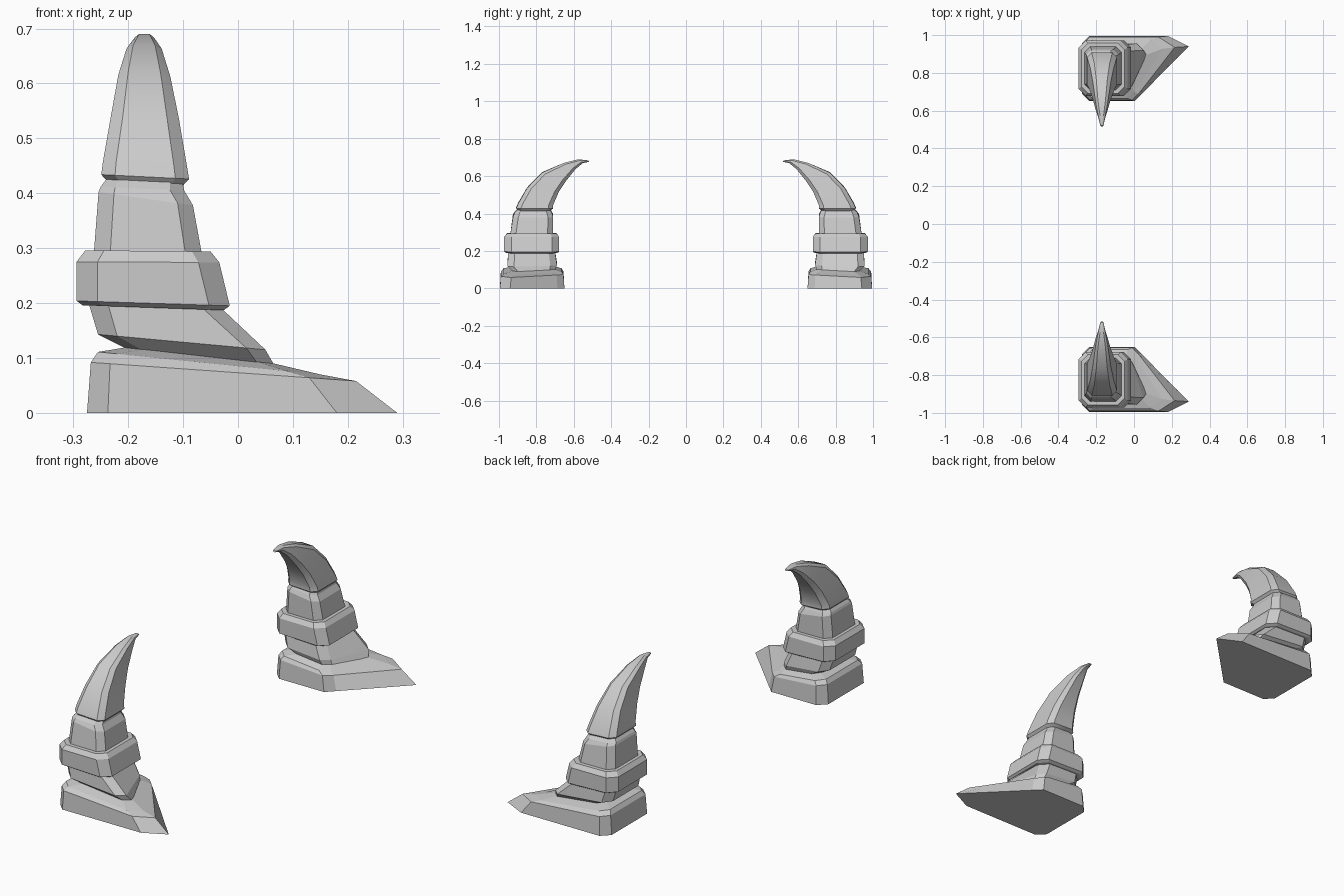
import bpy, bmesh

stone = bpy.data.materials.new("grey_stone")
stone.diffuse_color = (0.6, 0.6, 0.6, 1)


def ring(x0, xo, xi, yo, yi, zl, zr, dz=0.0, c=0.03, cr=None):
    """Chamfered rectangle. xo / xi: right edge on outer / inner side,
    zl / zr: height at left / right, dz: extra height on the inner side."""
    cr = c if cr is None else cr
    cy = min(c, 0.3 * (yi - yo))
    pts = [(x0, yo + cy), (x0 + c, yo), (xo - cr, yo), (xo, yo + min(cr * 0.5 + c * 0.5, 0.055, 0.3 * (yi - yo))),
           (xi, yi - cy), (xi - c, yi), (x0 + c, yi), (x0, yi - cy)]
    return [(x, y, zl + (zr - zl) * (x - x0) / (xo - x0) + dz * (y - yo) / (yi - yo))
            for x, y in pts]


def loft(name, rings):
    """Skin the rings, cap both ends and mirror to the other side."""
    bm = bmesh.new()
    loops = [[bm.verts.new(p) for p in ring(*r)] for r in rings]
    for a, b in zip(loops, loops[1:]):
        for i in range(8):
            j = (i + 1) % 8
            bm.faces.new((a[i], a[j], b[j], b[i]))
    bm.faces.new(loops[0][::-1])
    bm.faces.new(loops[-1])
    bmesh.ops.recalc_face_normals(bm, faces=bm.faces)
    me = bpy.data.meshes.new(name)
    bm.to_mesh(me)
    bm.free()
    me.materials.append(stone)
    ob = bpy.data.objects.new(name, me)
    bpy.context.collection.objects.link(ob)
    m = ob.modifiers.new("mirror", 'MIRROR')
    m.use_axis = (False, True, False)
    m.use_mirror_merge = False
    return ob


# Foot with a pointed toe
loft("foot", [
    (-0.275, 0.29, 0.04, -0.995, -0.65, 0, 0, 0, 0.038, 0.11),
    (-0.268, 0.215, 0.025, -0.99, -0.655, 0.092, 0.058, 0, 0.035, 0.085),
    (-0.255, 0.15, 0.0, -0.975, -0.665, 0.111, 0.07, 0, 0.035, 0.06),
    (-0.2, 0.065, -0.01, -0.925, -0.70, 0.12, 0.09, 0, 0.03, 0.03)])

# Sloping lower segment
loft("lower_segment", [
    (-0.2, 0.067, -0.01, -0.925, -0.70, 0.115, 0.085, 0, 0.03),
    (-0.255, 0.05, -0.015, -0.955, -0.69, 0.143, 0.115, 0, 0.035),
    (-0.272, -0.035, -0.045, -0.95, -0.70, 0.2, 0.195, 0, 0.035)])

# Collar band
loft("collar_band", [
    (-0.283, -0.026, -0.026, -0.96, -0.69, 0.196, 0.187, 0, 0.036),
    (-0.294, -0.015, -0.015, -0.972, -0.678, 0.204, 0.195, 0, 0.038),
    (-0.294, -0.034, -0.034, -0.972, -0.678, 0.275, 0.274, 0, 0.038),
    (-0.278, -0.05, -0.05, -0.957, -0.692, 0.296, 0.294, 0, 0.034)])

# Upper segment
loft("upper_segment", [
    (-0.263, -0.065, -0.065, -0.94, -0.71, 0.285, 0.285, 0, 0.03),
    (-0.254, -0.082, -0.082, -0.925, -0.71, 0.402, 0.378, 0, 0.028),
    (-0.25, -0.098, -0.098, -0.915, -0.718, 0.412, 0.405, 0, 0.026),
    (-0.235, -0.102, -0.102, -0.895, -0.73, 0.432, 0.425, 0, 0.022)])

# Curved claw leaning inward
claw = loft("claw", [
    (-0.235, -0.102, -0.102, -0.895, -0.73, 0.418, 0.412, 0, 0.022),
    (-0.249, -0.089, -0.089, -0.908, -0.71, 0.434, 0.426, 0, 0.025),
    (-0.246, -0.093, -0.093, -0.898, -0.71, 0.458, 0.45, -0.005, 0.024),
    (-0.232, -0.107, -0.107, -0.85, -0.68, 0.54, 0.535, -0.02, 0.022),
    (-0.218, -0.123, -0.123, -0.77, -0.642, 0.622, 0.618, -0.045, 0.018),
    (-0.203, -0.139, -0.139, -0.655, -0.592, 0.67, 0.67, -0.034, 0.012),
    (-0.188, -0.153, -0.153, -0.575, -0.553, 0.69, 0.69, -0.021, 0.008),
    (-0.178, -0.162, -0.162, -0.521, -0.517, 0.684, 0.684, -0.007, 0.004)])
bpy.ops.object.select_all(action='DESELECT')
claw.select_set(True)
bpy.context.view_layer.objects.active = claw
bpy.ops.object.shade_smooth_by_angle(angle=0.5)
